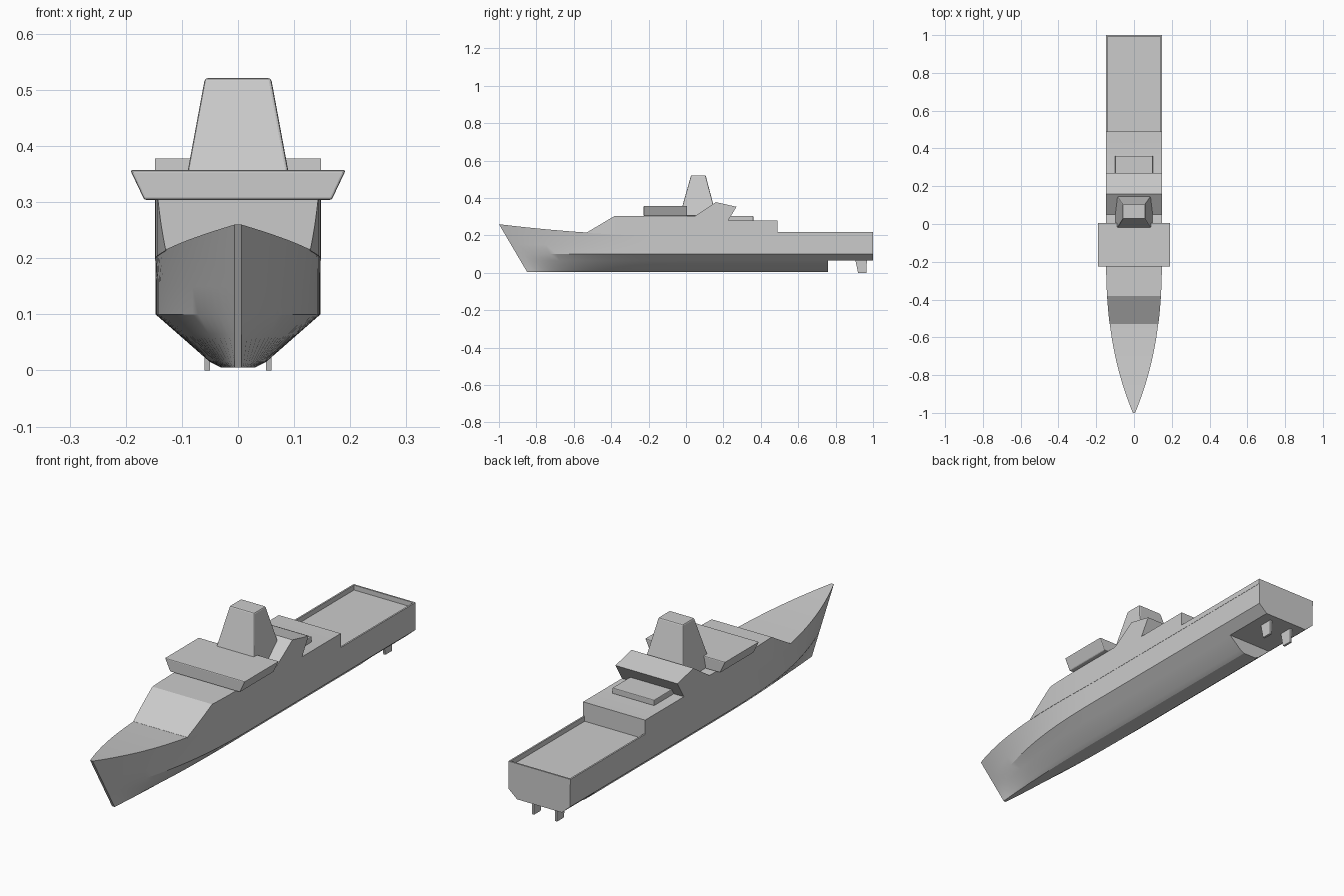
import bpy, bmesh, math

if "Cube" in bpy.data.objects:
    bpy.data.objects.remove(bpy.data.objects["Cube"])

BEAM = 0.147


def finish(name, bm, bevel=0.0, smooth=False):
    bmesh.ops.recalc_face_normals(bm, faces=bm.faces)
    me = bpy.data.meshes.new(name)
    bm.to_mesh(me)
    bm.free()
    ob = bpy.data.objects.new(name, me)
    bpy.context.collection.objects.link(ob)
    if bevel:
        mod = ob.modifiers.new("bevel", 'BEVEL')
        mod.width = bevel
        mod.segments = 2
    if smooth:
        bpy.ops.object.select_all(action='DESELECT')
        bpy.context.view_layer.objects.active = ob
        ob.select_set(True)
        bpy.ops.object.shade_smooth_by_angle(angle=math.radians(25))
    return ob


def loft(name, rings, **kw):
    """Skin closed rings of equal length and cap both ends."""
    bm = bmesh.new()
    vs = [[bm.verts.new(p) for p in r] for r in rings]
    n = len(rings[0])
    for a, b in zip(vs, vs[1:]):
        for i in range(n):
            j = (i + 1) % n
            bm.faces.new((a[i], a[j], b[j], b[i]))
    bm.faces.new(vs[0])
    bm.faces.new(vs[-1])
    return finish(name, bm, **kw)


def rect(hx, y0, y1, z):
    return [(-hx, y0, z), (hx, y0, z), (hx, y1, z), (-hx, y1, z)]


def prism(name, profile, x0, x1, **kw):
    return loft(name, [[(x, y, z) for y, z in profile] for x in (x0, x1)], **kw)


def sheer(y):
    return 0.198 + 0.062 * min(y, 0) ** 2


def fullness(y, stem, length):
    t = min(1, max(0, (y - stem) / length))
    return 1 - (1 - t) ** 2.5


def half_width(y):
    return 0.006 + (BEAM - 0.006) * fullness(y, -1, 0.85)


# hull: levels are (height, greatest half width, bow length), deck first
levels = [(None, BEAM, 0.85), (0.15, BEAM, 0.85), (0.1, BEAM, 0.82),
          (0.065, 0.107, 0.82), (0.015, 0.05, 0.75), (0.005, 0.03, 0.7)]
stations = [-1 + 0.04 * i for i in range(26)] + [0.3, 0.76, 0.7601, 1]
rings = []
for y0 in stations:
    side = []
    for z, wide, length in levels:
        stem = -1 if z is None else -1 + (0.26 - z) / 0.255 * 0.15
        y = y0 + (stem + 1) * max(0, 1 - (y0 + 1) / 0.9)
        w = 0.006 + (wide - 0.006) * fullness(y, stem, length)
        h = sheer(y) if z is None else z
        if y0 > 0.76:
            h = max(h, 0.065)       # raised stern bottom
        side.append((w, y, h))
    rings.append(side + [(-x, y, z) for x, y, z in reversed(side)])
loft("hull", rings, smooth=True)

# deckhouse, flush with the hull sides
rings = []
for y in [-0.53 + 0.03 * i for i in range(17)] + [0.05, 0.2, 0.49]:
    lo = sheer(y) - 0.002
    if y < -0.38:
        top = 0.216 + (y + 0.53) / 0.15 * 0.089
    else:
        top = 0.305 if y < 0.1 else 0.28
    w = half_width(y) + 0.001
    rings.append([(w, y, lo), (w, y, top), (-w, y, top), (-w, y, lo)])
loft("deckhouse", rings, smooth=True)

# raked overhanging block behind the bridge
prism("raked_block", [(0.04, 0.298), (0.05, 0.305), (0.16, 0.378), (0.27, 0.353),
                      (0.225, 0.279), (0.04, 0.279)], -0.148, 0.148)

# bridge, wider at the top
loft("bridge", [rect(0.167, -0.226, 0.006, 0.304), rect(0.192, -0.226, 0.006, 0.357)],
     bevel=0.004)

# mast tower
loft("mast_tower", [rect(0.099, -0.034, 0.162, 0.305), rect(0.059, 0.027, 0.105, 0.521)],
     bevel=0.005)

# small locker on the aft roof
loft("roof_locker", [rect(0.1, 0.2, 0.36, 0.278), rect(0.1, 0.2, 0.36, 0.304)],
     bevel=0.003)

# low wall round the aft deck
for name, x0, x1, y0 in (("bulwark_left", -0.148, -0.141, 0.488),
                         ("bulwark_right", 0.141, 0.148, 0.488),
                         ("bulwark_stern", -0.1405, 0.1405, 0.993)):
    prism(name, [(y0, 0.196), (1, 0.196), (1, 0.219), (y0, 0.219)], x0, x1)

# rudders
for name, s in (("rudder_left", -1), ("rudder_right", 1)):
    prism(name, [(0.905, 0.07), (0.967, 0.07), (0.965, 0), (0.92, 0)],
          s * 0.05, s * 0.06)
